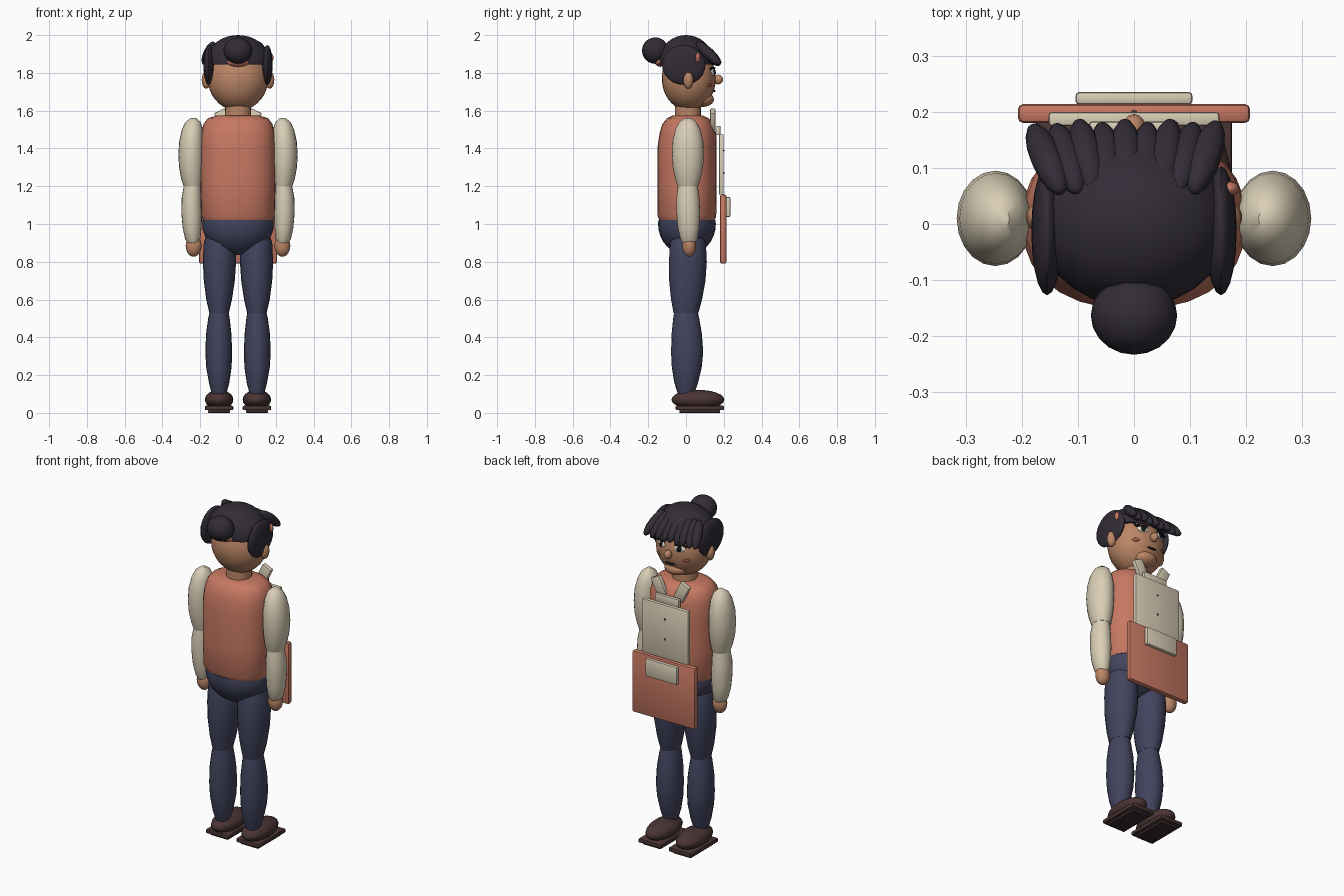
import bpy, bmesh, math
from mathutils import Vector, Matrix

if "Cube" in bpy.data.objects:
    bpy.data.objects.remove(bpy.data.objects["Cube"])


def material(name, r, g, b):
    lin = [((c / 255 + 0.055) / 1.055) ** 2.4 for c in (r, g, b)]
    m = bpy.data.materials.new(name)
    m.diffuse_color = (*lin, 1)
    m.use_nodes = True
    m.node_tree.nodes["Principled BSDF"].inputs["Base Color"].default_value = m.diffuse_color
    return m


SKIN = material("skin", 188, 134, 102)
HAIR = material("dark_hair", 50, 44, 54)
TERRA = material("terracotta", 198, 120, 98)
CREAM = material("cream", 217, 206, 182)
NAVY = material("navy", 66, 68, 94)
SHOE = material("shoe_brown", 74, 52, 52)
SOLE = material("sole_dark", 54, 40, 42)
WHITE = material("eye_white", 235, 232, 225)
BLACK = material("black", 24, 22, 26)
BLUSH = material("blush", 150, 88, 70)


def finish(name, bm, mat, angle=40):
    bmesh.ops.recalc_face_normals(bm, faces=bm.faces)
    me = bpy.data.meshes.new(name)
    bm.to_mesh(me)
    bm.free()
    me.materials.append(mat)
    ob = bpy.data.objects.new(name, me)
    bpy.context.collection.objects.link(ob)
    bpy.ops.object.select_all(action='DESELECT')
    bpy.context.view_layer.objects.active = ob
    ob.select_set(True)
    bpy.ops.object.shade_smooth_by_angle(angle=math.radians(angle))
    return ob


def ball(name, loc, rad, mat, rot=None, cut=None, seg=20, rings=12):
    """Ellipsoid; cut = (z, keep_above) slices it flat."""
    bm = bmesh.new()
    bmesh.ops.create_uvsphere(bm, u_segments=seg, v_segments=rings, radius=1)
    r = rot.to_matrix().to_4x4() if rot else Matrix()
    bm.transform(Matrix.Translation(loc) @ r @ Matrix.Diagonal((*rad, 1)))
    if cut:
        bmesh.ops.bisect_plane(bm, geom=bm.verts[:] + bm.edges[:] + bm.faces[:],
                               plane_co=(0, 0, cut[0]), plane_no=(0, 0, 1),
                               clear_inner=cut[1], clear_outer=not cut[1])
        bmesh.ops.holes_fill(bm, edges=[e for e in bm.edges if e.is_boundary])
    return finish(name, bm, mat)


def lock(name, a, b, rad, mat):
    """Tapered strand stretched between two points."""
    a, b = Vector(a), Vector(b)
    return ball(name, (a + b) / 2, (rad, rad, (b - a).length / 2), mat,
                rot=(b - a).to_track_quat('Z', 'Y'), seg=10, rings=8)


def loft(name, rings, mat, n=20, power=2.0):
    """Stacked closed sections: (z, cx, cy, rx, ry)."""
    bm = bmesh.new()
    rows = []
    for z, cx, cy, rx, ry in rings:
        row = []
        for i in range(n):
            t = 2 * math.pi * i / n
            c, s = math.cos(t), math.sin(t)
            row.append(bm.verts.new((cx + rx * math.copysign(abs(c) ** (2 / power), c),
                                     cy + ry * math.copysign(abs(s) ** (2 / power), s), z)))
        rows.append(row)
    for r0, r1 in zip(rows, rows[1:]):
        for i in range(n):
            j = (i + 1) % n
            bm.faces.new((r0[i], r0[j], r1[j], r1[i]))
    bm.faces.new(rows[0])
    bm.faces.new(rows[-1])
    return finish(name, bm, mat)


def slab(name, loc, size, mat, tilt=0, bevel=0.006):
    """Box with softened edges; tilt turns it about the y axis."""
    bm = bmesh.new()
    bmesh.ops.create_cube(bm, size=1)
    bm.transform(Matrix.Diagonal((*size, 1)))
    if bevel:
        bmesh.ops.bevel(bm, geom=bm.edges[:], offset=bevel, segments=2,
                        affect='EDGES', profile=0.5)
    bm.transform(Matrix.Translation(loc) @ Matrix.Rotation(tilt, 4, 'Y'))
    return finish(name, bm, mat)


# Torso, pelvis and neck
loft("torso", [(1.02, 0, .005, .185, .145), (1.04, 0, .005, .195, .155),
               (1.2, 0, .005, .2, .157), (1.4, 0, .005, .2, .157),
               (1.48, 0, .01, .195, .15), (1.53, 0, .01, .182, .135),
               (1.56, 0, .01, .16, .11), (1.575, 0, .01, .11, .08)],
     TERRA, n=28, power=2.3)
ball("pelvis", (0, .005, 1.0), (.19, .153, .165), NAVY, cut=(1.022, False), seg=24, rings=16)
loft("neck", [(1.55, 0, .01, .07, .07), (1.66, 0, .01, .068, .068)], SKIN)

# Limbs
for side, x in (("left", -1), ("right", 1)):
    loft(side + "_upper_arm", [(1.2, x * .24, .01, .048, .055), (1.24, x * .243, .01, .058, .068),
                               (1.3, x * .246, .01, .066, .08), (1.37, x * .247, .01, .069, .085),
                               (1.44, x * .245, .01, .066, .081), (1.5, x * .241, .01, .056, .067),
                               (1.54, x * .238, .01, .04, .046), (1.562, x * .236, .01, .014, .016)], CREAM)
    loft(side + "_forearm", [(.9, x * .238, .015, .03, .034), (.92, x * .24, .015, .04, .045),
                             (.98, x * .243, .013, .05, .057), (1.06, x * .245, .012, .055, .063),
                             (1.14, x * .245, .01, .053, .061), (1.205, x * .241, .01, .045, .052)], CREAM)
    ball(side + "_hand", (x * .235, .017, .885), (.042, .037, .058), SKIN)
    loft(side + "_thigh", [(.53, x * .1, .0, .052, .066), (.6, x * .1, .003, .068, .082),
                           (.7, x * .099, .007, .082, .096), (.8, x * .098, .01, .088, .1),
                           (.9, x * .098, .01, .083, .095), (.97, x * .098, .008, .06, .07)], NAVY)
    loft(side + "_shin", [(.09, x * .1, .0, .036, .04), (.16, x * .1, .001, .054, .063),
                          (.24, x * .101, .004, .067, .079), (.32, x * .102, .006, .071, .085),
                          (.42, x * .102, .004, .067, .08), (.5, x * .101, .001, .057, .069),
                          (.535, x * .1, .0, .05, .062)], NAVY)
    ball(side + "_shoe", (x * .1, .063, .07), (.075, .14, .052), SHOE)
    slab(side + "_sole", (x * .1, .073, .026), (.15, .255, .024), SHOE)
    slab(side + "_tread", (x * .1, .073, .008), (.115, .215, .016), SOLE, bevel=.003)

# Head
HY = .015
ball("head", (0, HY, 1.77), (.16, .143, .17), SKIN, seg=28, rings=18)
ball("chin", (0, .09, 1.66), (.07, .058, .04), SKIN)
ball("nose", (0, .17, 1.765), (.021, .026, .026), SKIN, seg=14, rings=8)


def face_y(x, z):
    return HY + .143 * math.sqrt(max(0, 1 - (x / .16) ** 2 - ((z - 1.77) / .17) ** 2))


def face_spot(name, x, z, w, h, mat, out=.0, depth=.008):
    """Flat oval lying against the face."""
    y = face_y(x, z)
    n = Vector((x / .16 ** 2, (y - HY) / .143 ** 2, (z - 1.77) / .17 ** 2)).normalized()
    return ball(name, Vector((x, y, z)) + n * out, (w, h, depth), mat,
                rot=n.to_track_quat('Z', 'Y'), seg=14, rings=8)


for side, x in (("left", -1), ("right", 1)):
    ball(side + "_ear", (x * .168, .012, 1.763), (.025, .027, .047), SKIN, seg=14, rings=8)
    face_spot(side + "_eye", x * .06, 1.805, .031, .019, WHITE)
    face_spot(side + "_iris", x * .058, 1.805, .015, .018, BLACK, out=.004)
    face_spot(side + "_eyelid", x * .062, 1.824, .036, .006, BLACK, out=.004)
    face_spot(side + "_brow", x * .064, 1.852, .034, .006, HAIR, out=.002)
    lock(side + "_eyelash", (x * .085, face_y(.085, 1.815), 1.815), (x * .115, .135, 1.826), .005, BLACK)
    face_spot(side + "_cheek", x * .094, 1.735, .02, .011, BLUSH, depth=.005)
face_spot("mouth", 0, 1.705, .034, .005, BLACK, out=.001)

# Hair: cap, side locks, fringe and bun
ball("hair_cap", (0, .0, 1.853), (.172, .148, .147), HAIR, cut=(1.845, True), seg=28, rings=18)
for side, x in (("left", -1), ("right", 1)):
    ball(side + "_side_hair", (x * .155, -.012, 1.842), (.028, .115, .105), HAIR)
LOCKS = 9
for i in range(LOCKS):
    x = -.165 + .3 * i / (LOCKS - 1)
    drop = .006 * (i % 2)
    tip = .185 - 1.6 * max(0, abs(x) - .09) ** 2 - drop
    lock(f"fringe_{i + 1}", (x * .78, .055, 1.962), (x * 1.1, tip, 1.845 - drop), .029, HAIR)
ball("bun", (0, -.163, 1.918), (.077, .07, .07), HAIR)
ball("hair_tie", (0, -.135, 1.858), (.06, .03, .026), TERRA, seg=16, rings=8)
ball("hair_clip", (.17, .063, 1.88), (.018, .013, .026), TERRA, seg=12, rings=8)

# Apron: skirt panel, bib, pocket, neckband and collar tabs
slab("apron_skirt", (0, .197, .973), (.414, .034, .366), TERRA, bevel=.01)
slab("apron_bib", (0, .187, 1.315), (.304, .025, .32), CREAM)
slab("apron_pocket", (0, .224, 1.09), (.208, .022, .106), CREAM)
slab("bib_band", (0, .172, 1.495), (.16, .022, .05), CREAM)
for side, x in (("left", -1), ("right", 1)):
    slab(side + "_collar_tab", (x * .075, .142, 1.55), (.062, .028, .11), CREAM, tilt=x * .45)
for i, z in enumerate((1.27, 1.39)):
    ball(f"bib_button_{i + 1}", (0, .199, z), (.006, .004, .006), SHOE, seg=8, rings=6)
